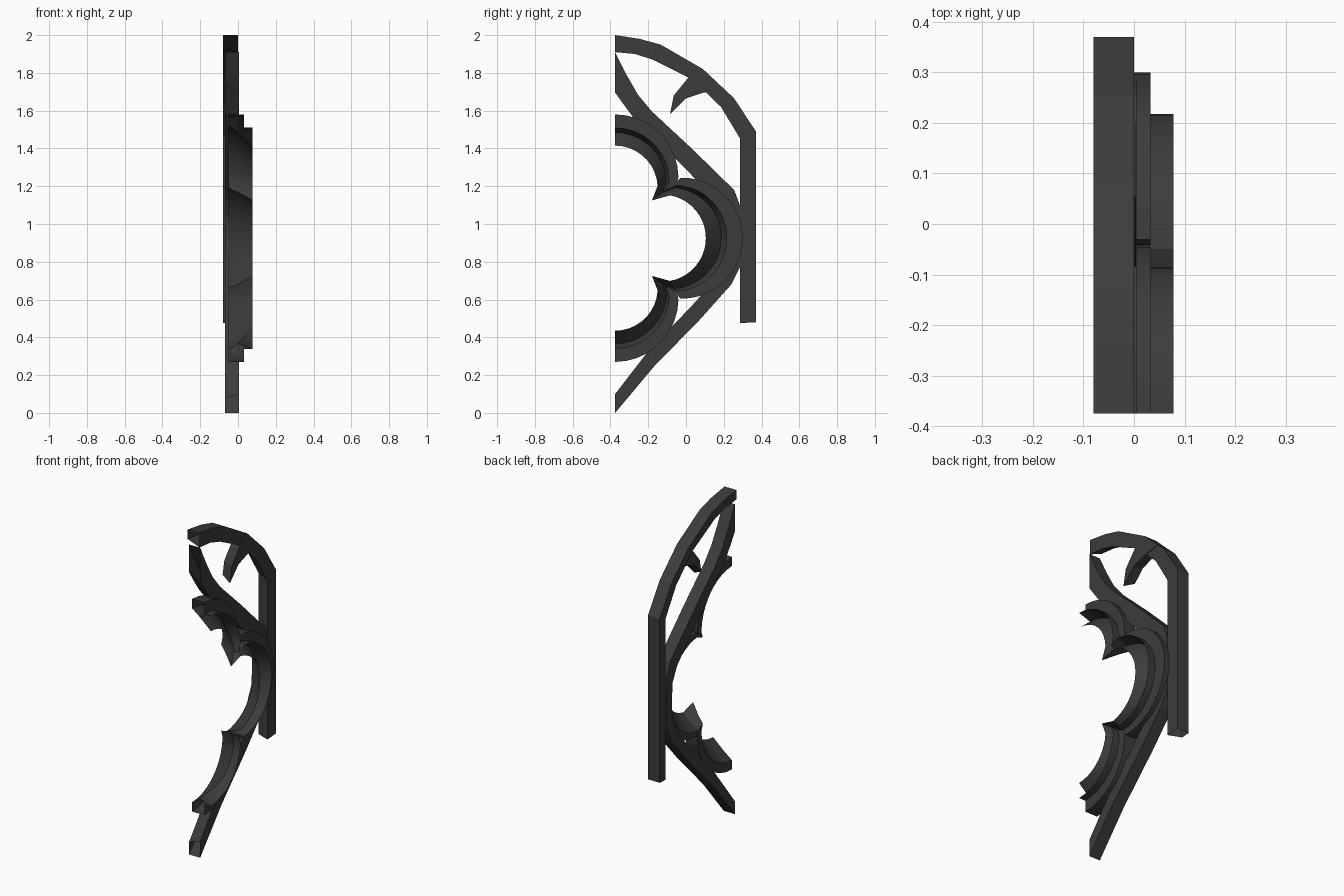
import bpy, bmesh, math

if "Cube" in bpy.data.objects:
    bpy.data.objects.remove(bpy.data.objects["Cube"])

stone = bpy.data.materials.new("dark_stone")
stone.diffuse_color = (0.045, 0.045, 0.045, 1)
stone.use_nodes = True
stone.node_tree.nodes["Principled BSDF"].inputs["Base Color"].default_value = stone.diffuse_color


def finish(name, bm, smooth=False):
    bmesh.ops.recalc_face_normals(bm, faces=bm.faces)
    me = bpy.data.meshes.new(name)
    bm.to_mesh(me)
    bm.free()
    me.materials.append(stone)
    ob = bpy.data.objects.new(name, me)
    bpy.context.collection.objects.link(ob)
    if smooth:
        bpy.ops.object.select_all(action='DESELECT')
        ob.select_set(True)
        bpy.context.view_layer.objects.active = ob
        bpy.ops.object.shade_smooth_by_angle(angle=math.radians(25))
    return ob


def loft(bm, rows, closed):
    """Skin rows of (x, y, z) points; closed joins each row into a loop."""
    vs = [[bm.verts.new(p) for p in row] for row in rows]
    n = len(rows[0])
    for a, b in zip(vs, vs[1:]):
        for j in range(n if closed else n - 1):
            k = (j + 1) % n
            bm.faces.new((a[j], a[k], b[k], b[j]))
    return vs


def mix(a, b, t):
    return (a[0] + (b[0] - a[0]) * t, a[1] + (b[1] - a[1]) * t)


def band(name, outer, inner, x0, x1, cut_in):
    """Bar between two edge lines in the y-z plane, its inner back edge cut away."""
    bm = bmesh.new()
    loft(bm, [[(x0, *o), (x1, *o), (x1, *i), (x0, *mix(i, o, cut_in))]
              for o, i in zip(outer, inner)], True)
    return finish(name, bm)


# Outer arch with its straight jamb
band("outer_arch",
     [(-.375, 2.0), (-.245, 1.98), (-.135, 1.95), (.09, 1.82), (.255, 1.665), (.37, 1.49), (.37, .48)],
     [(-.375, 1.91), (-.27, 1.90), (-.175, 1.87), (.035, 1.765), (.185, 1.62), (.285, 1.455), (.285, .475)],
     -.08, 0, .35)

# Ogee bar sweeping behind the foils
band("ogee_bar",
     [(-.375, 1.91), (-.315, 1.79), (-.255, 1.685), (-.18, 1.595), (.03, 1.40), (.255, 1.18),
      (.285, 1.10), (.29, .93), (.285, .77), (.24, .68), (.07, .49), (-.17, .245), (-.375, 0)],
     [(-.375, 1.695), (-.335, 1.64), (-.28, 1.565), (-.215, 1.50), (-.03, 1.32), (.17, 1.115),
      (.215, 1.03), (.225, .93), (.215, .82), (.17, .72), (.02, .555), (-.19, .34), (-.375, .10)],
     -.07, .005, .2)

# Leaf-shaped cusp under the arch, narrower at the back
bm = bmesh.new()
leaf = [(.055, 1.82), (.0, 1.76), (-.065, 1.68), (-.085, 1.58), (.0, 1.665), (.09, 1.695), (.2, 1.71)]
rows = [[(x, *mix(p, (.02, 1.72), t)) for p in leaf] for x, t in ((-.06, .2), (.004, 0))]
vs = loft(bm, rows, True)
bm.faces.new(vs[0])
bm.faces.new(vs[1])
finish("arch_cusp", bm)


# Foil moulding: u = 0 is the opening edge, u = 1 the outermost edge
def arc(cy, cz, r, a0, a1, n):
    return [(cy + r * math.cos(math.radians(a0 + (a1 - a0) * i / n)),
             cz + r * math.sin(math.radians(a0 + (a1 - a0) * i / n))) for i in range(n + 1)]


def foil_path(u):
    top = arc(-.375, 1.19 + .055 * u, .225 + .11 * u, 90, 3 - 2 * u, 9)
    tip = [(-.18 + .135 * u, 1.125 + .1 * u)]
    side = arc(-.125 + .105 * u, .925, .23 + .09 * u, 80 + 12 * u, 0, 10)
    half = top + tip + side
    return half + [(y, 1.85 - z) for y, z in reversed(half[:-1])]


# Open shell: sloping soffit, flat back, outer fillet, raised fillet and sunk groove
profile = [(0, .078), (.42, .0), (.65, -.05), (1, -.05), (1, .033), (.58, .033), (.58, .078), (.42, .0)]
bm = bmesh.new()
loft(bm, [[(x, y, z) for y, z in foil_path(u)] for u, x in profile], False)
finish("foil_moulding", bm, True)
